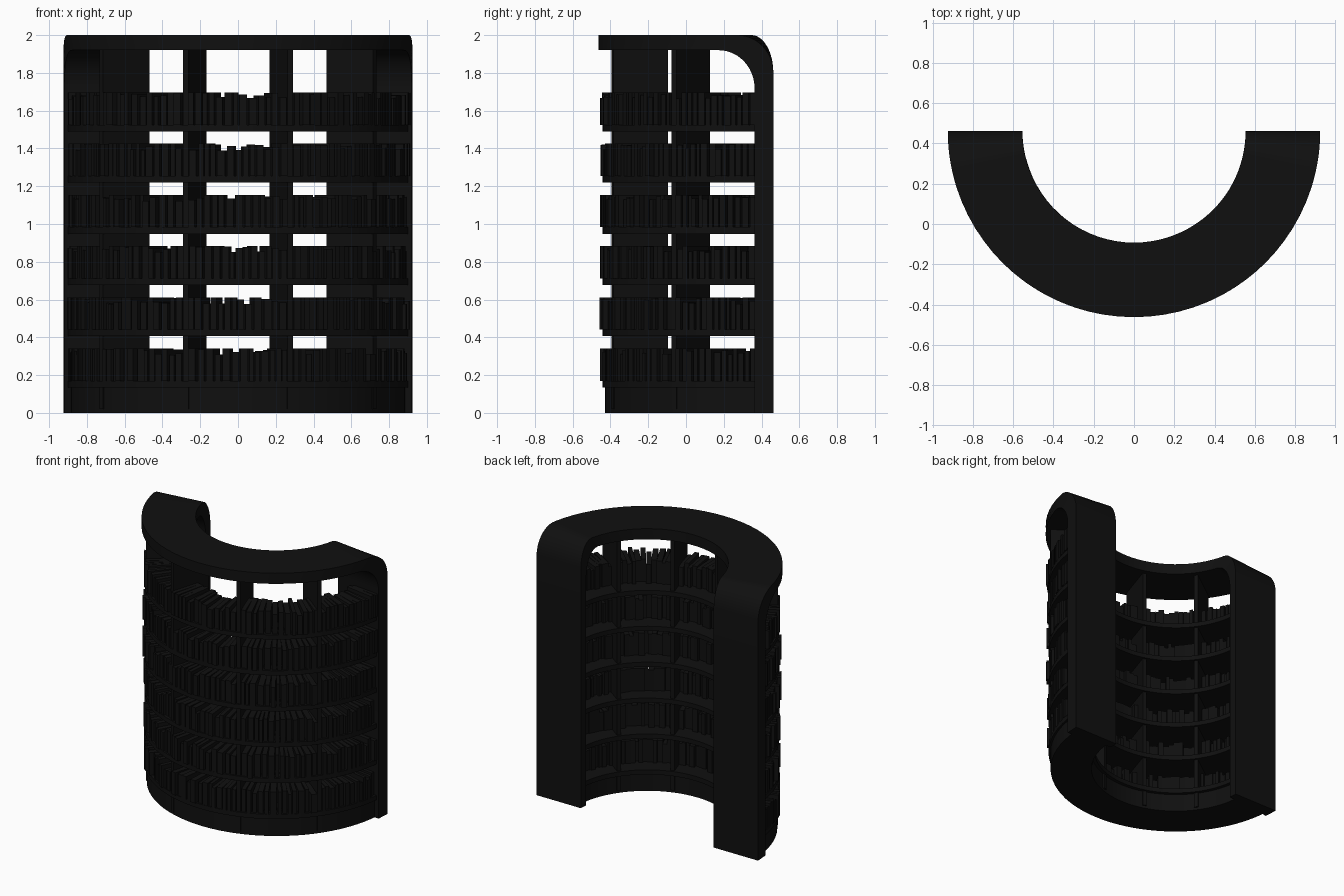
import bpy, bmesh, math, random
from math import sin, cos, pi, radians

if "Cube" in bpy.data.objects:
    bpy.data.objects.remove(bpy.data.objects["Cube"])

random.seed(4)
YC = 0.4625                      # centre of the half ring
R_IN, R_OUT = 0.555, 0.925
black = bpy.data.materials.new("black")
black.diffuse_color = (0.005, 0.005, 0.005, 1)
black.use_nodes = True
black.node_tree.nodes["Principled BSDF"].inputs["Base Color"].default_value = black.diffuse_color


def pt(r, a, z):
    return (r * cos(a), YC - r * sin(a), z)


def finish(name, bm, smooth=True):
    bmesh.ops.recalc_face_normals(bm, faces=bm.faces)
    me = bpy.data.meshes.new(name)
    bm.to_mesh(me)
    bm.free()
    ob = bpy.data.objects.new(name, me)
    bpy.context.collection.objects.link(ob)
    me.materials.append(black)
    if smooth:
        bpy.ops.object.select_all(action='DESELECT')
        bpy.context.view_layer.objects.active = ob
        ob.select_set(True)
        bpy.ops.object.shade_smooth_by_angle(angle=radians(30))
    return ob


def loft(name, sections):
    """Skin a list of four-point sections and cap both ends."""
    bm = bmesh.new()
    rings = [[bm.verts.new(p) for p in s] for s in sections]
    for A, B in zip(rings, rings[1:]):
        for i in range(4):
            j = (i + 1) % 4
            bm.faces.new((A[i], A[j], B[j], B[i]))
    bm.faces.new(rings[0])
    bm.faces.new(rings[-1][::-1])
    return finish(name, bm)


def arc_slab(name, r0, r1, z0, z1, a0=radians(4), a1=pi - radians(4), n=40):
    secs = []
    for i in range(n + 1):
        a = a0 + (a1 - a0) * i / n
        secs.append([pt(r0, a, z0), pt(r1, a, z0), pt(r1, a, z1), pt(r0, a, z1)])
    return loft(name, secs)


def add_box(bm, a, r0, r1, w, z0, z1):
    """Box lying along the radius at angle a."""
    t = (sin(a) * w / 2, cos(a) * w / 2)
    vs = []
    for z in (z0, z1):
        for r, s in ((r0, -1), (r1, -1), (r1, 1), (r0, 1)):
            x, y, _ = pt(r, a, z)
            vs.append(bm.verts.new((x + s * t[0], y + s * t[1], z)))
    for f in ((0, 1, 2, 3), (4, 5, 6, 7), (0, 1, 5, 4), (1, 2, 6, 5), (2, 3, 7, 6), (3, 0, 4, 7)):
        bm.faces.new([vs[i] for i in f])


# Outer frame: rounded arch wrapped round the half cylinder
A_OUT, A_IN, T_IN = 0.208, 0.108, 0.208
half = [((0, 0), (A_IN, 0)), ((0, 1.8), (A_IN, 1.72))]
for i in range(1, 13):
    b = pi / 2 * i / 12
    half.append(((A_OUT * (1 - cos(b)), 1.8 + 0.2 * sin(b)),
                 (A_IN + T_IN * (1 - cos(b)), 1.72 + 0.2 * sin(b))))
for i in range(1, 17):
    f = i / 16
    half.append(((A_OUT + (pi / 2 - A_OUT) * f, 2.0),
                 (A_IN + T_IN + (pi / 2 - A_IN - T_IN) * f, 1.92)))
full = half + [((pi - o[0], o[1]), (pi - n[0], n[1])) for o, n in half[-2::-1]]
loft("outer_frame", [[pt(R_IN, *o), pt(R_OUT, *o), pt(R_OUT, *n), pt(R_IN, *n)] for o, n in full])

# Plinth and shelves
arc_slab("plinth", 0.60, 0.89, 0.0, 0.14)
shelf_z = [0.135 + 0.271 * i for i in range(6)]
for z in shelf_z:
    arc_slab("shelf", 0.575, 0.905, z, z + 0.035)

# Radial dividers
div_a = [radians(d) for d in (36, 72, 108, 144)]
for a in div_a:
    bm = bmesh.new()
    add_box(bm, a, 0.59, 0.895, 0.03, 0.02, 1.94)
    finish("divider", bm, False)

# Books: packed in each bay, varied in width, height and depth
bounds = [A_IN - 0.02] + div_a + [pi - A_IN + 0.02]
R_BACK = 0.70
for z in shelf_z:
    bm = bmesh.new()
    for a0, a1 in zip(bounds, bounds[1:]):
        a0, a1 = a0 + 0.018, a1 - 0.018
        widths = [random.uniform(0.022, 0.042) for _ in range(13)]
        k = (a1 - a0) / sum(widths)
        a = a0
        for w in widths:
            step = w * k
            h = random.choice((0.171, random.uniform(0.135, 0.171)))
            add_box(bm, a + step / 2, R_BACK + random.uniform(-0.02, 0.02),
                    random.uniform(0.885, 0.922), step * R_BACK * 1.01, z + 0.035, z + 0.035 + h)
            a += step
    finish("books", bm, False)
